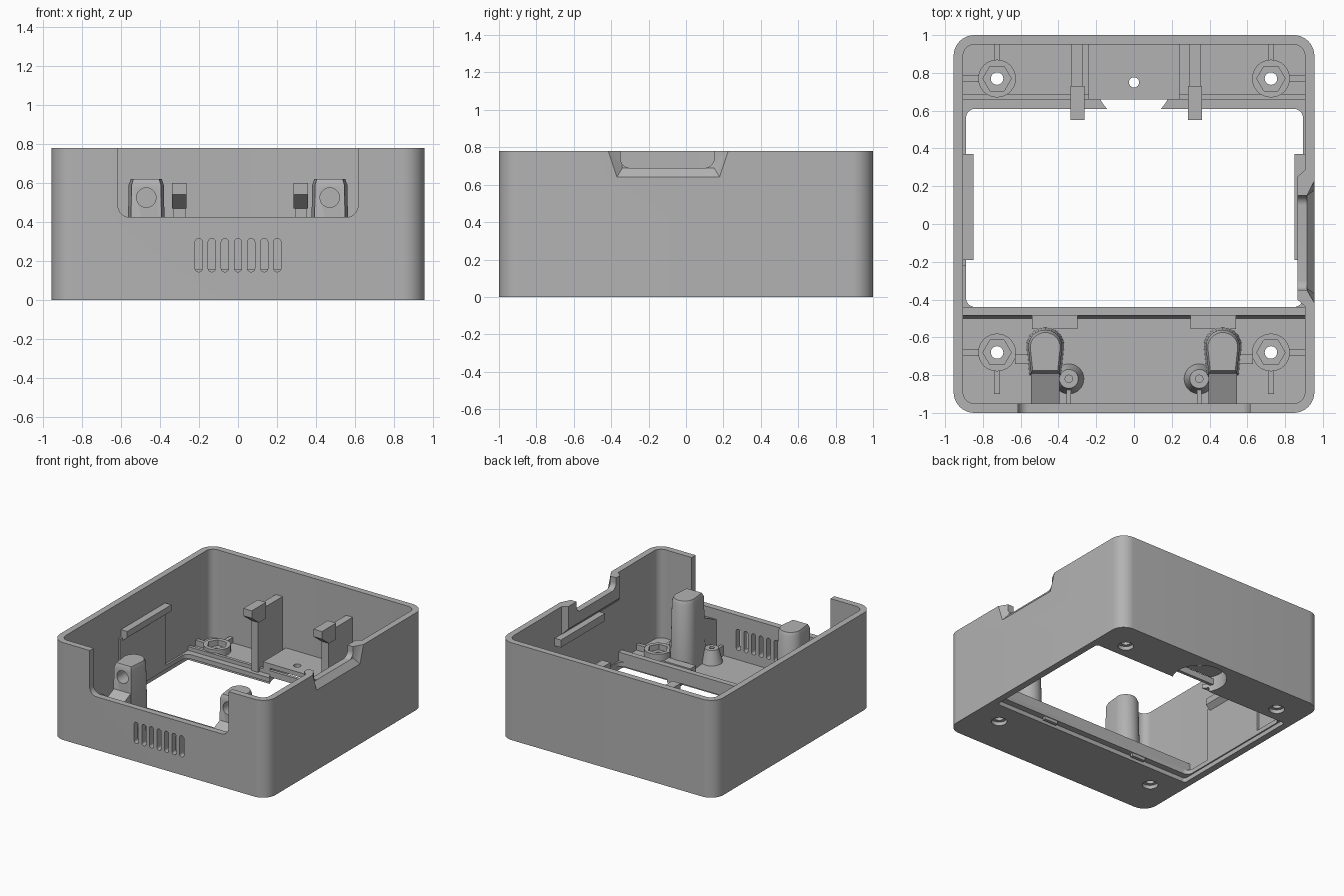
import bpy, bmesh
from math import sin, cos, pi, radians
from mathutils import Vector

if "Cube" in bpy.data.objects:
    bpy.data.objects.remove(bpy.data.objects["Cube"])

grey = bpy.data.materials.new("plain grey")
grey.use_nodes = True
COLOUR = (0.45, 0.45, 0.45, 1)
grey.diffuse_color = COLOUR
grey.node_tree.nodes["Principled BSDF"].inputs["Base Color"].default_value = COLOUR


def add(name, bm):
    bmesh.ops.recalc_face_normals(bm, faces=bm.faces)
    mesh = bpy.data.meshes.new(name)
    bm.to_mesh(mesh)
    bm.free()
    mesh.materials.append(grey)
    ob = bpy.data.objects.new(name, mesh)
    bpy.context.scene.collection.objects.link(ob)
    return ob


def hull(name, points):
    bm = bmesh.new()
    for p in points:
        bm.verts.new(p)
    bmesh.ops.convex_hull(bm, input=bm.verts)
    bmesh.ops.dissolve_limit(bm, angle_limit=0.01, verts=bm.verts, edges=bm.edges)
    return add(name, bm)


def prism(name, pts, lo, hi, axis="z"):
    """Extrude a flat outline between two levels of an axis."""
    place = {"z": lambda a, b, h: (a, b, h), "y": lambda a, b, h: (a, h, b),
             "x": lambda a, b, h: (h, a, b)}[axis]
    bm = bmesh.new()
    low = [bm.verts.new(place(a, b, lo)) for a, b in pts]
    top = [bm.verts.new(place(a, b, hi)) for a, b in pts]
    bm.faces.new(low)
    bm.faces.new(top)
    for i in range(len(pts)):
        j = (i + 1) % len(pts)
        bm.faces.new((low[i], low[j], top[j], top[i]))
    return add(name, bm)


def arc(cx, cy, r, start, end, n):
    return [(cx + r * cos(radians(start + (end - start) * i / n)),
             cy + r * sin(radians(start + (end - start) * i / n))) for i in range(n + 1)]


def ngon(cx, cy, r, n=32):
    return arc(cx, cy, r, 0, 360, n)[:-1]


def rounded(x0, x1, y0, y1, r, n=8):
    corners = [(x1 - r, y1 - r), (x0 + r, y1 - r), (x0 + r, y0 + r), (x1 - r, y0 + r)]
    return [p for i, c in enumerate(corners) for p in arc(*c, r, 90 * i, 90 * i + 90, n)]


def box(name, x0, x1, y0, y1, z0, z1):
    return prism(name, [(x0, y0), (x1, y0), (x1, y1), (x0, y1)], z0, z1)


def cut(ob, *cutters):
    """Subtract cutters, bake the result and drop the cutters."""
    for c in cutters:
        c.hide_render = True
        m = ob.modifiers.new("cut", "BOOLEAN")
        m.operation, m.solver, m.object = "DIFFERENCE", "EXACT", c
    graph = bpy.context.evaluated_depsgraph_get()
    ob.data = bpy.data.meshes.new_from_object(ob.evaluated_get(graph))
    ob.modifiers.clear()
    for c in cutters:
        bpy.data.objects.remove(c)


def smooth(ob):
    ob.data.shade_smooth()
    ob.data.set_sharp_from_angle(angle=radians(30))


W, L, H, FLOOR = 0.955, 1.0, 0.78, 0.07
screws = [(sx * 0.725, y) for sx in (-1, 1) for y in (0.77, -0.68)]

# Case shell with floor window, front opening, vents and screw holes
shell = prism("case_shell", rounded(-W, W, -L, L, 0.11, 12), 0, H)
cutters = [
    prism("cavity", rounded(-0.905, 0.905, -0.95, 0.95, 0.06), FLOOR, 1),
    prism("window", rounded(-0.89, 0.895, -0.44, 0.61, 0.05), -0.1, 0.2),
    prism("window_step", rounded(-0.9, 0.9, -0.49, 0.65, 0.02), -0.1, 0.035),
    prism("front_opening", rounded(-0.615, 0.615, 0.425, 1, 0.06), -1.1, -0.9, "y"),
    prism("rear_disc", ngon(0, 0.75, 0.2, 48), -0.1, 0.1),
    # scooped side recess and its rounded notch
    hull("side_scoop", [(0.956, -0.37, 0.64), (0.956, 0.18, 0.64), (0.956, -0.42, 0.79),
                        (0.956, 0.23, 0.79), (0.915, -0.34, 0.69), (0.915, 0.15, 0.69),
                        (0.915, -0.35, 0.79), (0.915, 0.15, 0.79), (1, -0.37, 0.64),
                        (1, 0.18, 0.64), (1, -0.42, 0.79), (1, 0.23, 0.79)]),
    prism("side_notch", rounded(-0.35, 0.15, 0.69, 1, 0.05), 0.8, 1.1, "x"),
]
for i in range(7):
    x = (i - 3) * 0.067
    cutters.append(prism("vent", rounded(x - 0.019, x + 0.019, 0.145, 0.315, 0.0185),
                         -1.1, -0.9, "y"))
for x, y in screws:
    cutters.append(prism("screw_hole", ngon(x, y, 0.033), -0.1, 0.2))
    cutters.append(prism("screw_head", ngon(x, y, 0.058), -0.1, 0.03))
cut(shell, *cutters)

# Thickened wall behind the side recess
pad = hull("recess_backing", [(x, y, z) for x, a, b, c in
                              ((0.91, -0.44, 0.29, 0.55), (0.865, -0.4, 0.25, 0.6))
                              for y in (a, b) for z in (c, H)])
cut(pad, prism("side_notch", rounded(-0.35, 0.15, 0.69, 1, 0.05), 0.8, 1.1, "x"))

# Nut bosses with hexagonal pockets and stiffening ribs
for x, y in screws:
    boss = prism("nut_boss", ngon(x, y, 0.1), FLOOR - 0.02, 0.125)
    cut(boss, prism("nut_pocket", ngon(x, y, 0.075, 6), 0.08, 0.2),
        prism("screw_hole", ngon(x, y, 0.033), -0.1, 0.2))
    s = 1 if x > 0 else -1
    a, b = sorted((x + s * 0.095, s * 0.91))
    box("boss_side_rib", a, b, y - 0.015, y + 0.015, 0.05, 0.115)
    a, b = (y + 0.095, 0.96) if y > 0 else (-0.9, y - 0.095)
    box("boss_end_rib", x - 0.015, x + 0.015, a, b, 0.05, 0.115)

# Rails along the floor window
box("front_rail", -0.905, 0.905, -0.485, -0.44, 0.05, 0.14)
hull("front_rail_slope", [(x, y, z) for x in (-0.905, 0.905)
                          for y, z in ((-0.48, 0.14), (-0.505, 0.05), (-0.48, 0.05))])
box("rear_rail", -0.905, 0.905, 0.66, 0.685, 0.05, 0.1)

# Raised rear sensor block over the round recess
block = box("rear_block", -0.24, 0.24, 0.66, 0.955, FLOOR - 0.02, 0.156)
cut(block, prism("block_hole", ngon(0, 0.75, 0.027), -0.1, 0.3),
    prism("rear_disc", ngon(0, 0.75, 0.2, 48), -0.1, 0.12))

# Side ledges and inner liner
box("left_ledge", 0.85, 0.91, -0.19, 0.37, 0.5, 0.56)
hull("right_ledge", [(-0.91, y, z) for y in (-0.19, 0.37) for z in (0.46, 0.56)]
     + [(-0.85, y, z) for y in (-0.19, 0.37) for z in (0.51, 0.56)])
box("wall_liner", -0.91, -0.89, -0.22, 0.35, 0.05, 0.5)

for s in (-1, 1):
    # Rear snap clips
    cx = -0.3 if s < 0 else 0.322
    box("clip_fin", cx - 0.03, cx + 0.03, 0.64, 0.955, 0.05, 0.56)
    hull("clip_hook", [(cx + dx, y, z) for dx in (-0.037, 0.037) for y, z in
                       ((0.55, 0.6), (0.73, 0.6), (0.73, 0.47), (0.64, 0.47), (0.55, 0.54))])

    # Hollow front pillars with a rounded back
    px = s * 0.47
    outline = arc(px, -0.65, 0.09, 0, 180, 16) + [(px - 0.075, -0.79), (px + 0.075, -0.79)]
    pillar = hull("front_pillar",
                  [(px + (a - px) * k, -0.68 + (b + 0.68) * k, z)
                   for a, b in outline for k, z in ((1.12, 0.05), (1.0, 0.59), (0.88, 0.62))])
    cut(pillar, prism("pillar_hole", ngon(px, 0.525, 0.05, 24), -0.9, -0.68, "y"))
    hull("pillar_support", [(px + dx, y, z) for dx in (-0.075, 0.075) for y, z in
                            ((-0.78, 0.05), (-0.955, 0.05), (-0.78, 0.42), (-0.955, 0.34))])
    a, b = sorted((s * 0.53, s * 0.63))
    box("pillar_rib", a, b, -0.74, -0.69, 0.05, 0.2)
    a, b = sorted((s * 0.3, s * 0.54))
    box("rail_tab", a, b, -0.555, -0.485, 0.05, 0.15)
    a, b = sorted((s * 0.36, s * 0.48))
    box("rail_catch", a, b, -0.47, -0.445, 0.01, 0.06)

    # Small conical posts by the front wall
    bx = s * 0.345
    post = hull("small_post", [(x, y, z) for r, z in ((0.085, 0.05), (0.05, 0.18))
                               for x, y in ngon(bx, -0.82, r)])
    cut(post, prism("post_hole", ngon(bx, -0.82, 0.02, 16), 0.08, 0.3))
    box("post_rib", bx - 0.012, bx + 0.012, -0.955, -0.87, 0.05, 0.15)

# Smooth the curved walls while keeping hard edges
for ob in bpy.context.scene.collection.objects:
    if ob.type == "MESH":
        smooth(ob)
